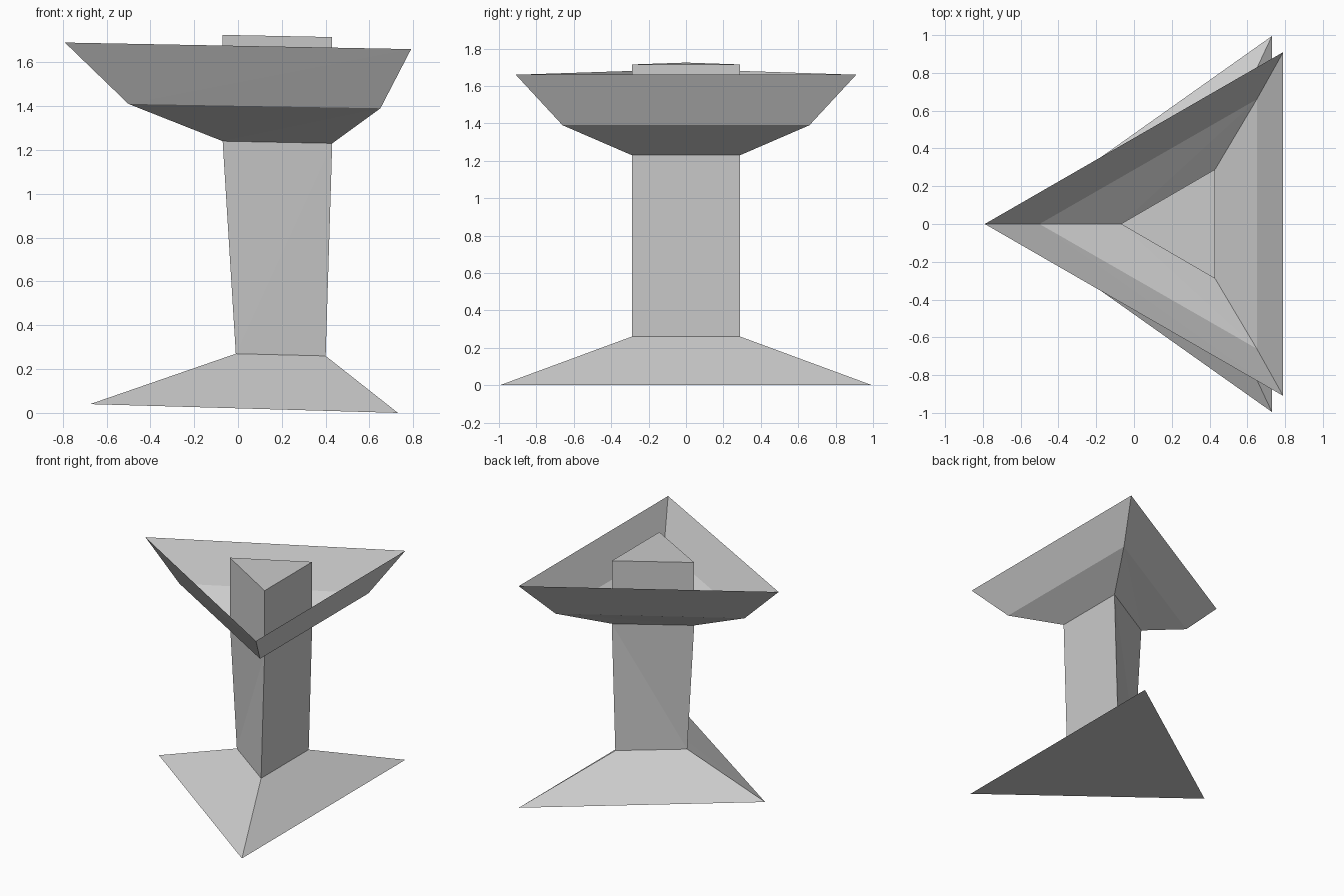
import bpy
import bmesh

cube = bpy.data.objects.get("Cube")
if cube:
    bpy.data.objects.remove(cube, do_unlink=True)

# Single plain grey material
GREY = (0.6, 0.6, 0.6, 1.0)
mat = bpy.data.materials.new("plain grey")
mat.use_nodes = True
mat.diffuse_color = GREY
mat.node_tree.nodes["Principled BSDF"].inputs["Base Color"].default_value = GREY


def triangle_loft(name, rings, cap_bottom=False, cap_top=False):
    """Join triangular rings, each (tip x, tip z, side x, half width, side z)."""
    bm = bmesh.new()
    loops = []
    for tip_x, tip_z, side_x, half, side_z in rings:
        points = [(tip_x, 0, tip_z), (side_x, -half, side_z), (side_x, half, side_z)]
        loops.append([bm.verts.new(p) for p in points])
    for low, high in zip(loops, loops[1:]):
        tip, front, back = low
        top_tip, top_front, top_back = high
        # Mirrored diagonals run from the low tip to the high corners
        bm.faces.new((tip, front, top_front))
        bm.faces.new((tip, top_front, top_tip))
        bm.faces.new((tip, top_back, back))
        bm.faces.new((tip, top_tip, top_back))
        bm.faces.new((front, back, top_back, top_front))
    if cap_bottom:
        bm.faces.new(reversed(loops[0]))
    if cap_top:
        bm.faces.new(loops[-1])
    mesh = bpy.data.meshes.new(name)
    bm.to_mesh(mesh)
    bm.free()
    mesh.materials.append(mat)
    obj = bpy.data.objects.new(name, mesh)
    bpy.context.collection.objects.link(obj)
    return obj


# Rings shared by neighbouring parts
foot = (-0.675, 0.04, 0.73, 0.995, 0.0)
ankle = (-0.01, 0.27, 0.40, 0.29, 0.26)
neck = (-0.07, 1.24, 0.43, 0.29, 1.23)
bowl_bend = (-0.50, 1.41, 0.65, 0.66, 1.39)
bowl_rim = (-0.79, 1.69, 0.79, 0.91, 1.66)
post_top = (-0.07, 1.725, 0.43, 0.29, 1.715)

# Spreading foot, twisted column, open thin bowl and the post inside it
triangle_loft("base", [foot, ankle], cap_bottom=True)
triangle_loft("column", [ankle, neck])
triangle_loft("bowl", [neck, bowl_bend, bowl_rim])
triangle_loft("center_post", [neck, post_top], cap_top=True)
